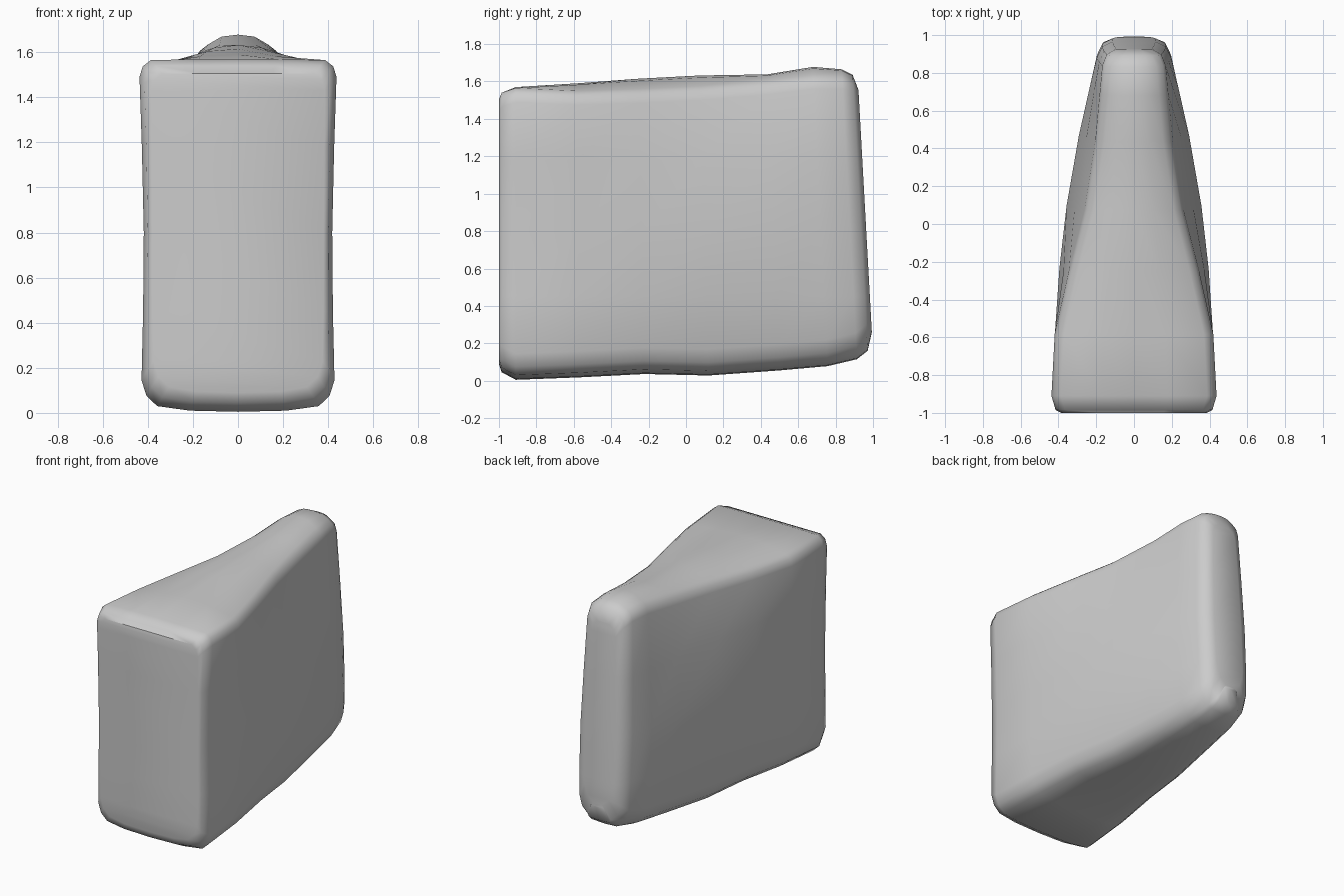
import bpy, bmesh

if "Cube" in bpy.data.objects:
    bpy.data.objects.remove(bpy.data.objects["Cube"])

# Sections, front to back:
# y, half widths (bottom, middle, top), bottom z, top edge z, top centre z
SECTIONS = [
    (-1.00, .375, .380, .385, .090, 1.505, 1.505),
    (-0.985, .405, .400, .415, .045, 1.54, 1.54),
    (-0.91, .428, .418, .437, .005, 1.565, 1.57),
    (-0.57, .405, .418, .420, .018, 1.55, 1.59),
    (-0.22, .360, .395, .345, .036, 1.56, 1.615),
    (0.12, .310, .357, .262, .028, 1.575, 1.632),
    (0.50, .255, .292, .205, .055, 1.605, 1.638),
    (0.76, .220, .235, .182, .078, 1.635, 1.678),
    (0.92, .190, .198, .168, .115, 1.635, 1.665),
    (0.98, .160, .170, .145, .160, 1.61, 1.635),
    (1.008, .105, .115, .095, .260, 1.54, 1.555),
]


def half_profile(wb, wm, wt, zb, ze, zt):
    """Right half of one section, bottom centre to top centre."""
    return [
        (0, zb), (.5 * wb, zb + .005), (wb - .07, zb + .025),
        (wb - .022, zb + .07), (wb, zb + .14),
        (wb + .7 * (wm - wb), .45), (wm, .80),
        (wm + .45 * (wt - wm), 1.18), (wt, ze - .075),
        (wt - .014, ze - .028), (wt - .05, ze),
        (.4 * wt, ze + .8 * (zt - ze)), (0, zt),
    ]


# Rounded wedge body, lofted through the sections
bm = bmesh.new()
rings = []
for y, *dims in SECTIONS:
    half = half_profile(*dims)
    loop = half + [(-x, z) for x, z in half[-2:0:-1]]
    lean = .055 * max(0, (y + .9) / 1.9)      # rear leans forward
    rings.append([bm.verts.new((x, y - lean * z, z)) for x, z in loop])

n = len(rings[0])
for a, b in zip(rings, rings[1:]):
    for i in range(n):
        j = (i + 1) % n
        bm.faces.new((a[i], a[j], b[j], b[i]))

# End caps, stitched left to right
h = n // 2
for ring in (rings[0], rings[-1]):
    for i in range(h):
        quad = [ring[i], ring[i + 1], ring[(n - i - 1) % n], ring[(n - i) % n]]
        bm.faces.new(list(dict.fromkeys(quad)))

bmesh.ops.recalc_face_normals(bm, faces=bm.faces)
for f in bm.faces:
    f.smooth = True
mesh = bpy.data.meshes.new("wedge_block")
bm.to_mesh(mesh)
bm.free()
block = bpy.data.objects.new("wedge_block", mesh)
bpy.context.collection.objects.link(block)
